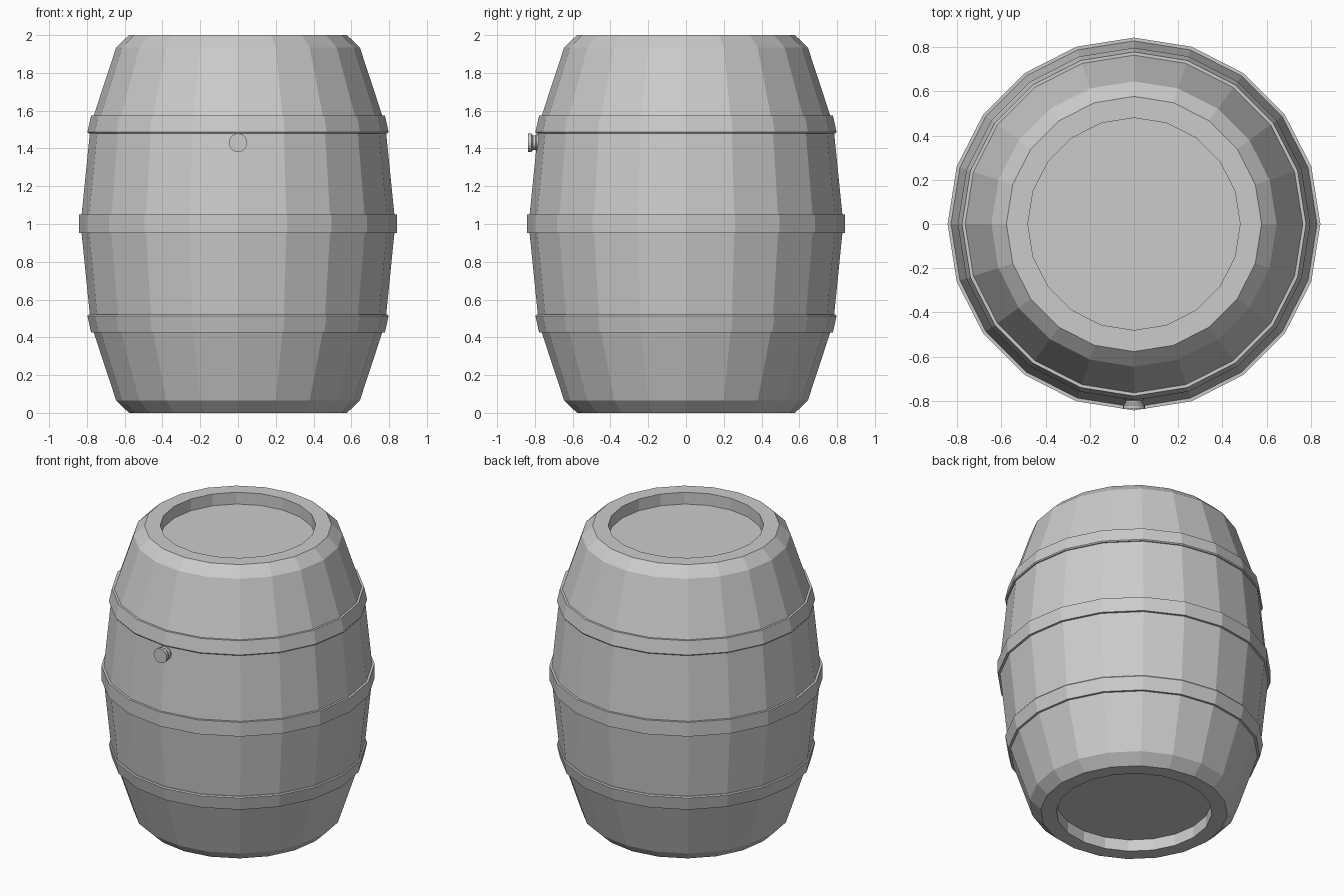
import bpy, bmesh, math
from mathutils import Matrix

if "Cube" in bpy.data.objects:
    bpy.data.objects.remove(bpy.data.objects["Cube"])


def lathe(name, profile, sides, closed=False, matrix=None):
    """Spin an (r, z) profile about z; open profiles are capped at both ends."""
    bm = bmesh.new()
    rings = [[bm.verts.new((r * math.cos(2 * math.pi * i / sides),
                            r * math.sin(2 * math.pi * i / sides), z))
              for i in range(sides)] for r, z in profile]
    pairs = list(zip(rings, rings[1:]))
    if closed:
        pairs.append((rings[-1], rings[0]))
    else:
        bm.faces.new(rings[0])
        bm.faces.new(rings[-1])
    for a, b in pairs:
        for i in range(sides):
            j = (i + 1) % sides
            bm.faces.new((a[i], a[j], b[j], b[i]))
    if matrix:
        bm.transform(matrix)
    bmesh.ops.recalc_face_normals(bm, faces=bm.faces)
    mesh = bpy.data.meshes.new(name)
    bm.to_mesh(mesh)
    bm.free()
    ob = bpy.data.objects.new(name, mesh)
    bpy.context.collection.objects.link(ob)
    return ob


SIDES = 20

# Barrel body: lower half profile from recessed floor to belly, mirrored upward
half = [(0.48, 0.08), (0.48, 0), (0.577, 0), (0.645, 0.065), (0.78, 0.475)]
body = half + [(0.833, 1.0)] + [(r, 2 - z) for r, z in reversed(half)]
lathe("barrel_body", body, SIDES)

# Hoops: tapered upper hoop, its mirror image below, and a straight middle one
hoop = [(0.74, 1.575), (0.778, 1.575), (0.797, 1.487), (0.792, 1.48), (0.76, 1.48)]
lathe("upper_hoop", hoop, SIDES, closed=True)
lathe("lower_hoop", [(r, 2 - z) for r, z in hoop], SIDES, closed=True)
lathe("middle_hoop", [(0.81, 0.953), (0.843, 0.953), (0.843, 1.05), (0.81, 1.05)],
      SIDES, closed=True)

# Plug on the front: waisted knob pointing towards -y
place = Matrix.Translation((0, 0, 1.43)) @ Matrix.Rotation(math.pi / 2, 4, 'X')
lathe("front_plug", [(0.046, 0.75), (0.046, 0.792), (0.038, 0.798), (0.038, 0.81),
                     (0.049, 0.818), (0.049, 0.837)], 20, matrix=place)
